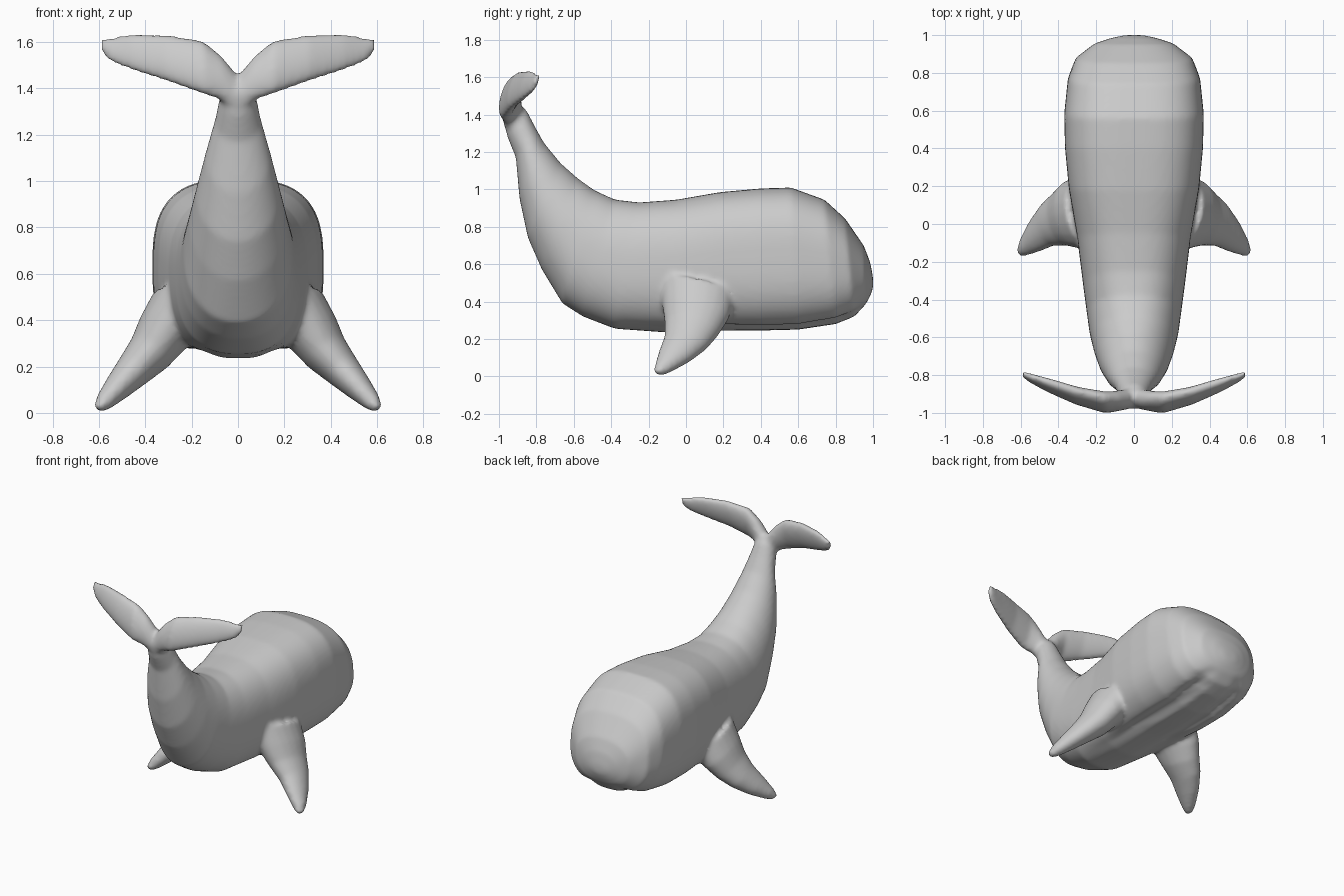
import bpy, bmesh, math
from mathutils import Vector

cube = bpy.data.objects.get("Cube")
if cube:
    bpy.data.objects.remove(cube)

skin = bpy.data.materials.new("whale grey")
skin.use_nodes = True
GREY = (0.6, 0.6, 0.6, 1)
skin.diffuse_color = GREY
skin.node_tree.nodes["Principled BSDF"].inputs["Base Color"].default_value = GREY

bm = bmesh.new()


def loft(rings):
    """Skin a list of point rings and close both ends."""
    loops = [[bm.verts.new(p) for p in ring] for ring in rings]
    faces = []
    for a, b in zip(loops, loops[1:]):
        for i in range(len(a)):
            j = (i + 1) % len(a)
            faces.append(bm.faces.new((a[i], a[j], b[j], b[i])))
    faces += [bm.faces.new(loops[0]), bm.faces.new(loops[-1])]
    bmesh.ops.recalc_face_normals(bm, faces=faces)


def power(v, n):
    return math.copysign(abs(v) ** (2 / n), v)


def body_ring(ty, tz, by, bz, w, n, groove, count=64):
    """Boxy oval between a back point and a belly point."""
    top, bottom = Vector((0, ty, tz)), Vector((0, by, bz))
    mid, up = (top + bottom) / 2, (top - bottom) / 2
    ring = []
    for i in range(count):
        a = math.tau * i / count
        x = w * power(math.cos(a), n)
        p = mid + up * power(math.sin(a), n)
        p.x = x
        if math.sin(a) < 0:      # creases either side of the lower jaw
            p.z += groove * math.exp(-((abs(x) - 0.14) / 0.04) ** 2)
        ring.append(p)
    return ring


def fin(sections, chord, side, count=20):
    """Tapering oval blade along a path; sections are x, y, z, chord, thickness."""
    chord = Vector(chord).normalized()
    pts = [Vector(s[:3]) for s in sections]
    rings = []
    for i, s in enumerate(sections):
        along = pts[min(i + 1, len(pts) - 1)] - pts[max(i - 1, 0)]
        across = along.cross(chord).normalized()
        ring = []
        for k in range(count):
            a = math.tau * k / count
            p = pts[i] + chord * s[3] * math.cos(a) + across * s[4] * math.sin(a)
            p.x *= side
            ring.append(p)
        rings.append(ring)
    loft(rings)


# Body, from the blunt head to the raised tail stalk:
# back y, z, belly y, z, half width, boxiness, jaw crease depth
BODY = [
    (1.0, 0.53, 1.0, 0.47, 0.05, 2, 0),
    (0.985, 0.61, 0.985, 0.43, 0.12, 2.2, 0),
    (0.95, 0.70, 0.96, 0.385, 0.21, 2.4, 0),
    (0.85, 0.845, 0.90, 0.32, 0.31, 2.6, 0.02),
    (0.74, 0.945, 0.80, 0.28, 0.35, 2.8, 0.04),
    (0.56, 1.01, 0.60, 0.25, 0.37, 2.9, 0.04),
    (0.40, 1.005, 0.40, 0.245, 0.365, 2.9, 0.04),
    (0.18, 0.985, 0.20, 0.245, 0.345, 2.8, 0.03),
    (-0.05, 0.945, -0.10, 0.235, 0.30, 2.6, 0.01),
    (-0.25, 0.93, -0.38, 0.255, 0.27, 2.5, 0),
    (-0.38, 0.945, -0.55, 0.32, 0.25, 2.3, 0),
    (-0.49, 0.995, -0.66, 0.39, 0.235, 2.2, 0),
    (-0.58, 1.06, -0.77, 0.57, 0.21, 2, 0),
    (-0.67, 1.14, -0.845, 0.74, 0.18, 2, 0),
    (-0.76, 1.25, -0.89, 0.95, 0.14, 2, 0),
    (-0.81, 1.34, -0.91, 1.17, 0.10, 2, 0),
    (-0.85, 1.42, -0.955, 1.28, 0.08, 2, 0),
    (-0.89, 1.46, -0.98, 1.38, 0.05, 2, 0),
]
loft([body_ring(*s) for s in BODY])

FLIPPER = [
    (0.25, 0.06, 0.46, 0.21, 0.13),
    (0.32, 0.05, 0.35, 0.185, 0.12),
    (0.38, 0.03, 0.26, 0.15, 0.10),
    (0.45, 0.0, 0.185, 0.12, 0.08),
    (0.52, -0.06, 0.11, 0.09, 0.06),
    (0.58, -0.12, 0.045, 0.05, 0.04),
    (0.605, -0.15, 0.015, 0.025, 0.02),
]
FLUKE = [
    (0.0, -0.92, 1.37, 0.08, 0.05),
    (0.08, -0.935, 1.45, 0.10, 0.05),
    (0.15, -0.945, 1.49, 0.12, 0.05),
    (0.30, -0.91, 1.53, 0.105, 0.04),
    (0.45, -0.855, 1.557, 0.085, 0.03),
    (0.55, -0.815, 1.567, 0.055, 0.02),
    (0.59, -0.795, 1.585, 0.03, 0.015),
]
for side in (1, -1):
    fin(FLIPPER, (0.15, 0.95, -0.2), side)
    fin(FLUKE, (0, 0.28, 1), side)

mesh = bpy.data.meshes.new("whale_body")
bm.to_mesh(mesh)
bm.free()
whale = bpy.data.objects.new("whale_body", mesh)
bpy.context.collection.objects.link(whale)
mesh.materials.append(skin)

# Fuse the parts into one skin and soften the joins
remesh = whale.modifiers.new("fuse", 'REMESH')
remesh.mode = 'VOXEL'
remesh.voxel_size = 0.014
remesh.use_smooth_shade = True
smooth = whale.modifiers.new("soften", 'SMOOTH')
smooth.factor = 0.5
smooth.iterations = 8
